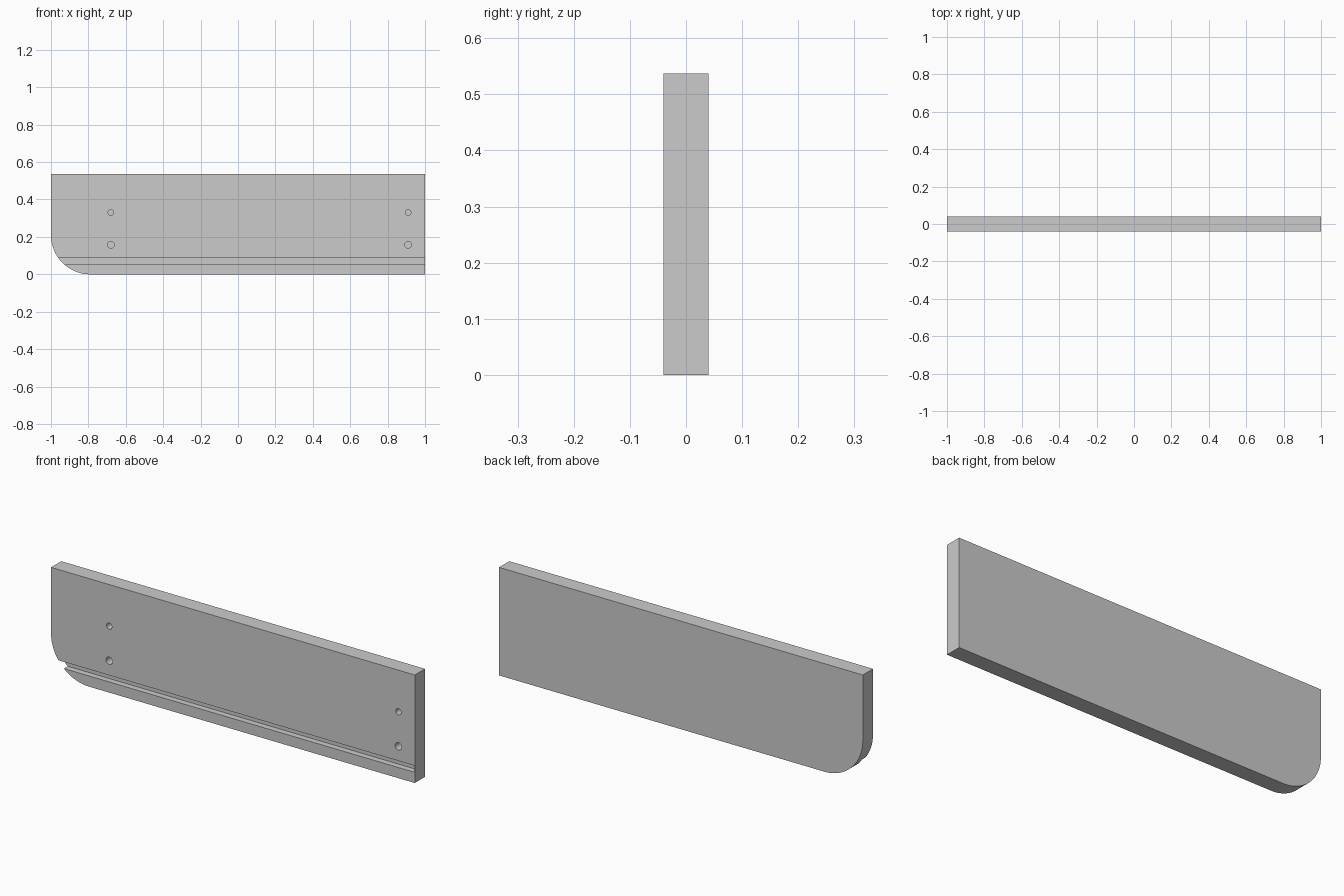
import bpy, bmesh, math
from mathutils import Matrix

if "Cube" in bpy.data.objects:
    bpy.data.objects.remove(bpy.data.objects["Cube"])

W, H, T, R = 1.0, 0.537, 0.04, 0.21


def make_object(name, bm):
    mesh = bpy.data.meshes.new(name)
    bmesh.ops.recalc_face_normals(bm, faces=bm.faces)
    bm.to_mesh(mesh)
    bm.free()
    obj = bpy.data.objects.new(name, mesh)
    bpy.context.collection.objects.link(obj)
    return obj


def prism(name, profile, y0, y1):
    bm = bmesh.new()
    face = bm.faces.new([bm.verts.new((x, y0, z)) for x, z in profile])
    ext = bmesh.ops.extrude_face_region(bm, geom=[face])
    moved = [v for v in ext["geom"] if isinstance(v, bmesh.types.BMVert)]
    bmesh.ops.translate(bm, vec=(0, y1 - y0, 0), verts=moved)
    return make_object(name, bm)


def cut(target, cutter):
    mod = target.modifiers.new("cut", "BOOLEAN")
    mod.operation, mod.solver, mod.object = "DIFFERENCE", "EXACT", cutter
    bpy.context.view_layer.objects.active = target
    bpy.ops.object.modifier_apply(modifier=mod.name)
    bpy.data.objects.remove(cutter)


# Board with one rounded lower corner
arc = [(-W + R - R * math.cos(a), R - R * math.sin(a))
       for a in (math.pi / 2 * i / 32 for i in range(33))]
panel = prism("side_panel", arc + [(W, 0), (W, H), (-W, H)], -T, T)

# Groove along the front, closed by a thin skin at the right end
groove = [(-1.1, 0.053), (W - 0.001, 0.053), (W - 0.001, 0.086), (-1.1, 0.086)]
cut(panel, prism("groove_cutter", groove, -T - 0.02, -T + 0.03))

# Blind peg and screw holes on the front
for x in (-0.68, 0.91):
    for z, r in ((0.33, 0.015), (0.158, 0.018)):
        circle = [(x + r * math.cos(a), z + r * math.sin(a))
                  for a in (math.tau * i / 32 for i in range(32))]
        cut(panel, prism("hole_cutter", circle, -T - 0.02, -T + 0.045))

# Smooth curves, sharp edges
panel.select_set(True)
bpy.context.view_layer.objects.active = panel
bpy.ops.object.shade_smooth_by_angle(angle=math.radians(30))
